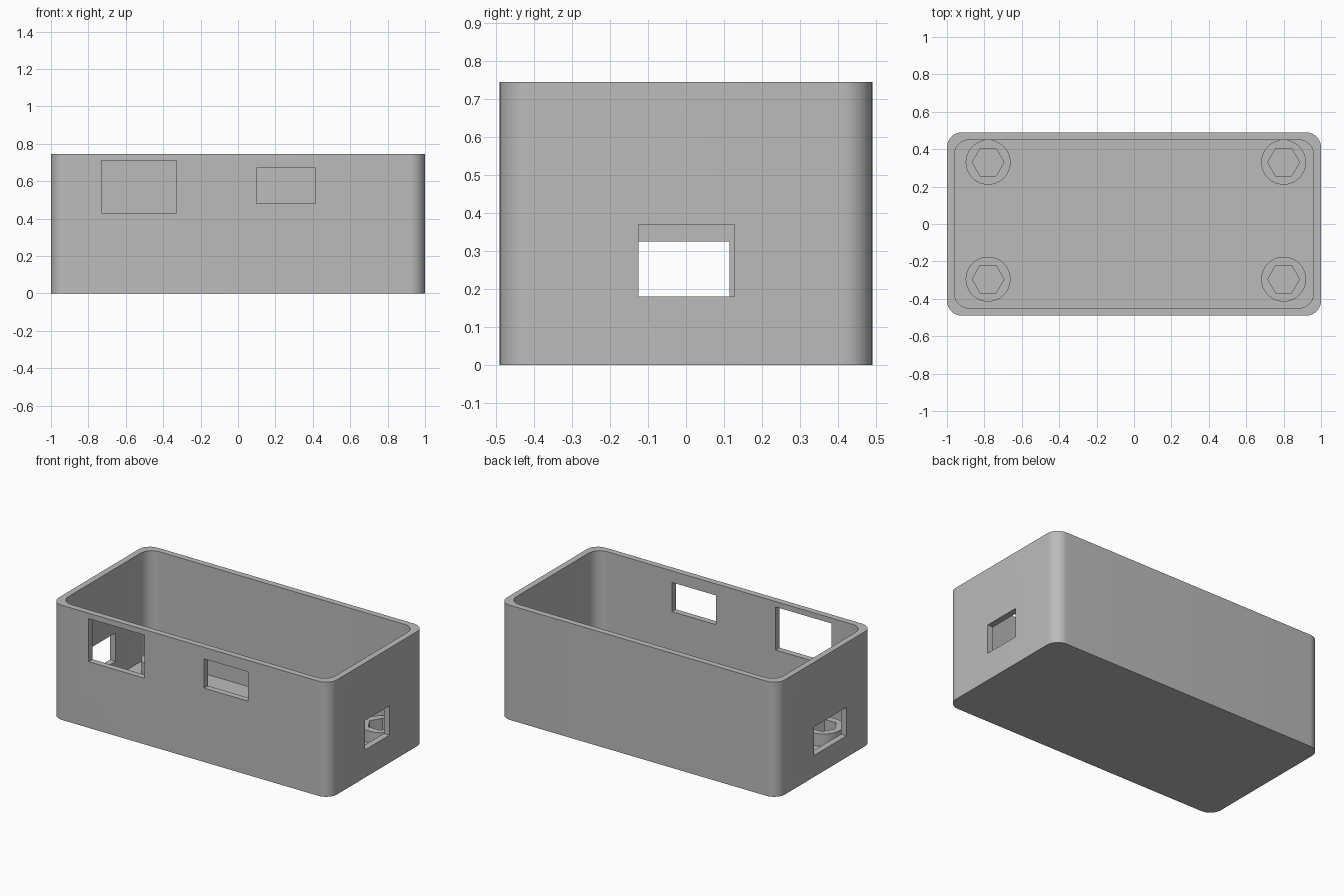
import bpy, bmesh
from math import cos, sin, pi, radians

cube = bpy.data.objects.get("Cube")
if cube:
    bpy.data.objects.remove(cube, do_unlink=True)

grey = bpy.data.materials.new("plain_grey")
grey.use_nodes = True
colour = (0.5, 0.5, 0.5, 1)
grey.diffuse_color = colour
grey.node_tree.nodes["Principled BSDF"].inputs["Base Color"].default_value = colour

HX, HY, TOP, WALL, FLOOR, RADIUS = 1.0, 0.49, 0.745, 0.04, 0.04, 0.08
POST_TOP = 0.12


def prism(name, outline, z0, z1):
    """Extrude a flat outline between two heights."""
    bm = bmesh.new()
    face = bm.faces.new([bm.verts.new((x, y, z0)) for x, y in outline])
    side = bmesh.ops.extrude_face_region(bm, geom=[face])["geom"]
    for v in side:
        if isinstance(v, bmesh.types.BMVert):
            v.co.z = z1
    bmesh.ops.recalc_face_normals(bm, faces=bm.faces)
    mesh = bpy.data.meshes.new(name)
    bm.to_mesh(mesh)
    bm.free()
    mesh.materials.append(grey)
    obj = bpy.data.objects.new(name, mesh)
    bpy.context.collection.objects.link(obj)
    return obj


def rounded(hx, hy, r, steps=12):
    corners = [(1, 1), (-1, 1), (-1, -1), (1, -1)]
    return [(sx * (hx - r) + r * cos((q + i / steps) * pi / 2),
             sy * (hy - r) + r * sin((q + i / steps) * pi / 2))
            for q, (sx, sy) in enumerate(corners) for i in range(steps + 1)]


def ring(x, y, r, sides):
    return [(x + r * cos(2 * pi * i / sides), y + r * sin(2 * pi * i / sides))
            for i in range(sides)]


def rect(x0, x1, y0, y1):
    return [(x0, y0), (x1, y0), (x1, y1), (x0, y1)]


def cut(target, cutter):
    mod = target.modifiers.new("cut", "BOOLEAN")
    mod.operation = "DIFFERENCE"
    mod.solver = "EXACT"
    mod.object = cutter
    cutter.hide_render = True
    bpy.context.view_layer.objects.active = target
    bpy.ops.object.modifier_apply(modifier=mod.name)
    bpy.data.objects.remove(cutter, do_unlink=True)


def smooth(obj):
    bpy.ops.object.select_all(action="DESELECT")
    obj.select_set(True)
    bpy.context.view_layer.objects.active = obj
    bpy.ops.object.shade_smooth_by_angle(angle=radians(30))


# Open tray with rounded corners
case = prism("case", rounded(HX, HY, RADIUS), 0, TOP)
cut(case, prism("cavity", rounded(HX - WALL, HY - WALL, RADIUS), FLOOR, TOP + 0.1))

# Connector openings: two in the front wall, one in each end wall
openings = [
    ("front_large_opening", rect(-0.73, -0.33, -0.6, -0.4), 0.43, 0.71),
    ("front_small_opening", rect(0.1, 0.415, -0.6, -0.4), 0.48, 0.67),
    ("left_opening", rect(0.9, 1.1, -0.125, 0.127), 0.18, 0.37),
    ("right_opening", rect(-1.1, -0.9, -0.22, 0.115), 0.14, 0.325),
]
for name, outline, z0, z1 in openings:
    cut(case, prism(name, outline, z0, z1))
smooth(case)

# Round mounting posts with hexagonal nut pockets
for end, x in (("right", -0.78), ("left", 0.8)):
    for depth, y in (("front", -0.295), ("back", 0.33)):
        post = prism(f"{depth}_{end}_post", ring(x, y, 0.12, 48), FLOOR - 0.01, POST_TOP)
        cut(post, prism("nut_pocket", ring(x, y, 0.085, 6), FLOOR, POST_TOP + 0.1))
        smooth(post)
